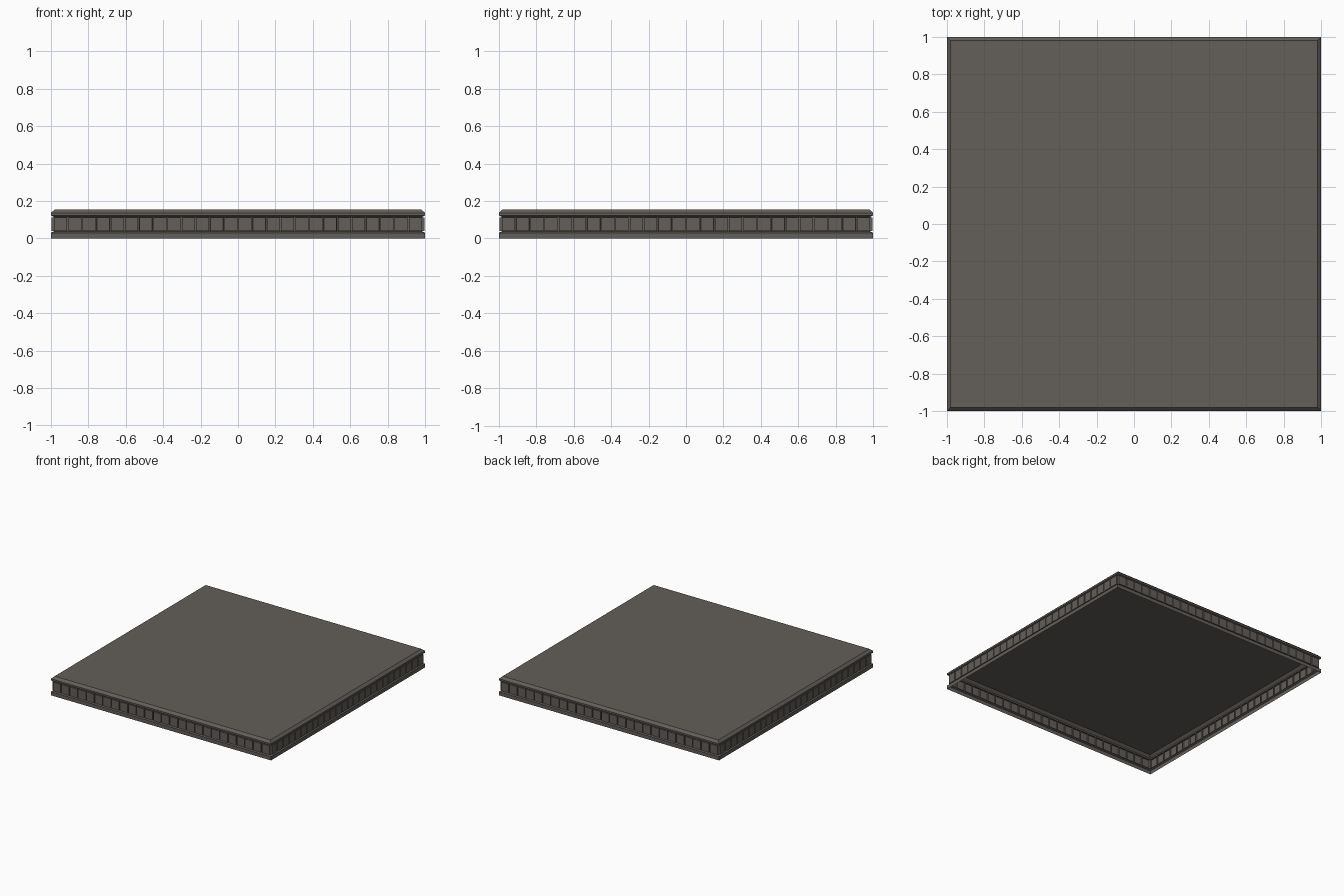
import bpy, bmesh

if "Cube" in bpy.data.objects:
    bpy.data.objects.remove(bpy.data.objects["Cube"])

BRICKS = 26                      # bricks along each side
# half width, height: plinth, recessed brick band, chamfered cap
PROFILE = [(1.0, 0.0), (1.0, 0.03), (0.986, 0.036), (0.986, 0.116),
           (1.0, 0.122), (1.0, 0.136), (0.98, 0.155)]

stone = bpy.data.materials.new("grey stone")
stone.diffuse_color = (0.125, 0.112, 0.1, 1)
stone.use_nodes = True
stone.node_tree.nodes["Principled BSDF"].inputs["Base Color"].default_value = stone.diffuse_color


def ring(bm, r, z):
    """Square loop of vertices, divided into brick widths on each side."""
    pts = []
    for cx, cy, dx, dy in ((-1, -1, 1, 0), (1, -1, 0, 1), (1, 1, -1, 0), (-1, 1, 0, -1)):
        for i in range(BRICKS):
            t = 2 * i / BRICKS
            pts.append(bm.verts.new((r * (cx + dx * t), r * (cy + dy * t), z)))
    return pts


bm = bmesh.new()
rings = [ring(bm, r, z) for r, z in PROFILE]
n = len(rings[0])
bricks = []
for k in range(len(rings) - 1):
    a, b = rings[k], rings[k + 1]
    for i in range(n):
        j = (i + 1) % n
        f = bm.faces.new((a[i], a[j], b[j], b[i]))
        if k == 2:
            bricks.append(f)
# flat top; the underside stays open
bm.faces.new(rings[-1])
bm.normal_update()

# raised bricks with narrow joints
bmesh.ops.inset_individual(bm, faces=bricks, thickness=0.004, depth=0.0)
bmesh.ops.inset_individual(bm, faces=bricks, thickness=0.001, depth=0.01)

me = bpy.data.meshes.new("brick_edged_floor_slab")
bm.to_mesh(me)
bm.free()
me.materials.append(stone)
slab = bpy.data.objects.new("brick_edged_floor_slab", me)
bpy.context.collection.objects.link(slab)
